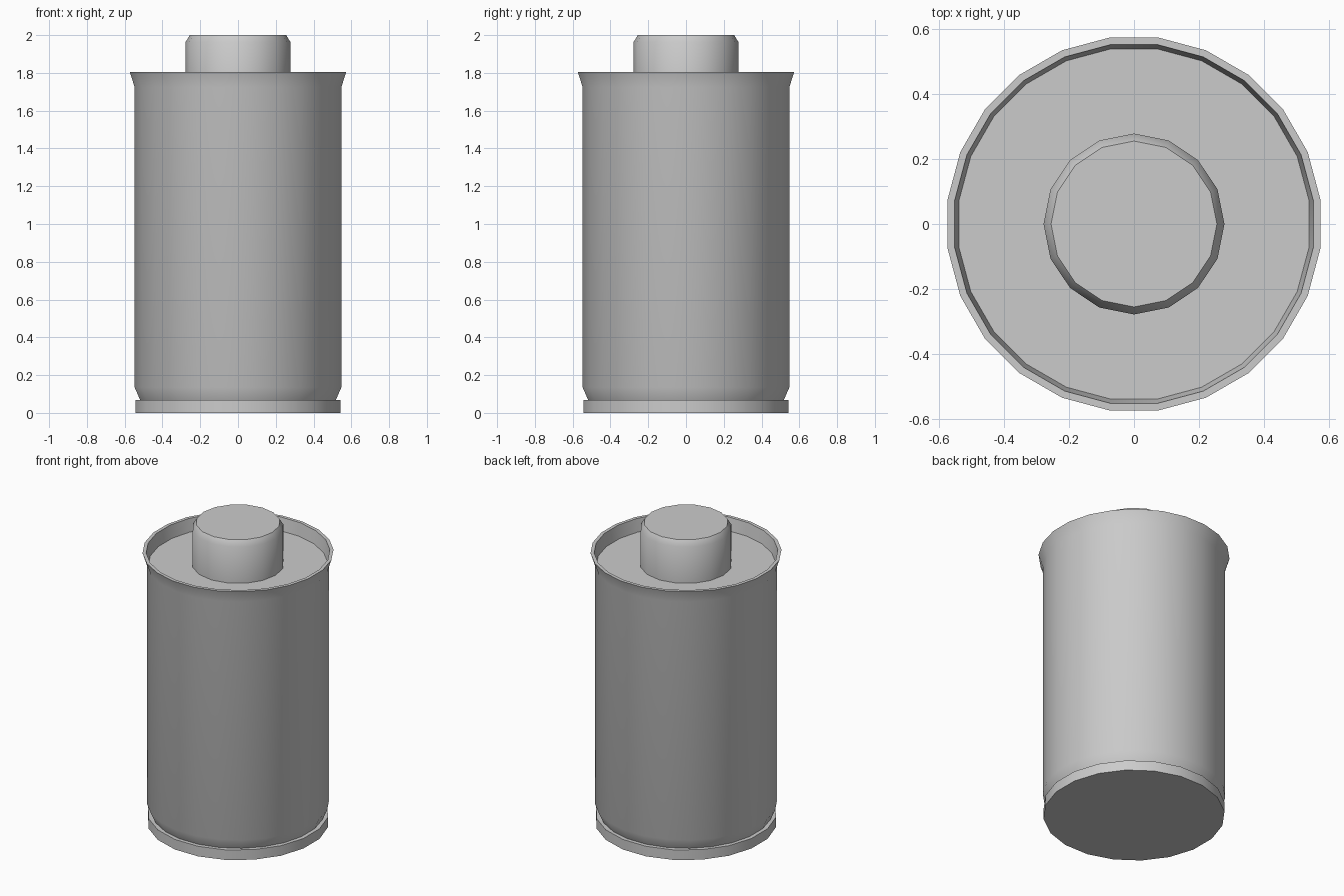
import bpy, bmesh
from math import cos, sin, radians, tau

if "Cube" in bpy.data.objects:
    bpy.data.objects.remove(bpy.data.objects["Cube"])


def lathe(name, profile, sides, offset=0.0, angle=40):
    """Revolve (radius, z) points around z and cap both ends."""
    bm = bmesh.new()
    rings = []
    for r, z in profile:
        rings.append([bm.verts.new((r * cos(offset + tau * i / sides),
                                    r * sin(offset + tau * i / sides), z))
                      for i in range(sides)])
    for a, b in zip(rings, rings[1:]):
        for i in range(sides):
            j = (i + 1) % sides
            bm.faces.new((a[i], a[j], b[j], b[i]))
    bm.faces.new(list(reversed(rings[0])))
    bm.faces.new(rings[-1])
    bmesh.ops.recalc_face_normals(bm, faces=bm.faces)
    mesh = bpy.data.meshes.new(name)
    bm.to_mesh(mesh)
    bm.free()
    obj = bpy.data.objects.new(name, mesh)
    bpy.context.collection.objects.link(obj)
    bpy.ops.object.select_all(action='DESELECT')
    obj.select_set(True)
    bpy.context.view_layer.objects.active = obj
    bpy.ops.object.shade_smooth_by_angle(angle=radians(angle))
    return obj


# Canister body: tapered foot, straight wall, flared rim, recessed lid
lathe("canister_body", [(0.522, 0.067), (0.552, 0.135), (0.552, 1.725),
                        (0.578, 1.805), (0.556, 1.805), (0.543, 1.72)],
      24, radians(7.5))

# Base disc
lathe("base_disc", [(0.549, 0.0), (0.549, 0.067)], 20, radians(9))

# Chamfered knob standing on the recessed lid
lathe("top_knob", [(0.278, 1.72), (0.278, 1.963), (0.255, 2.0)], 16)
